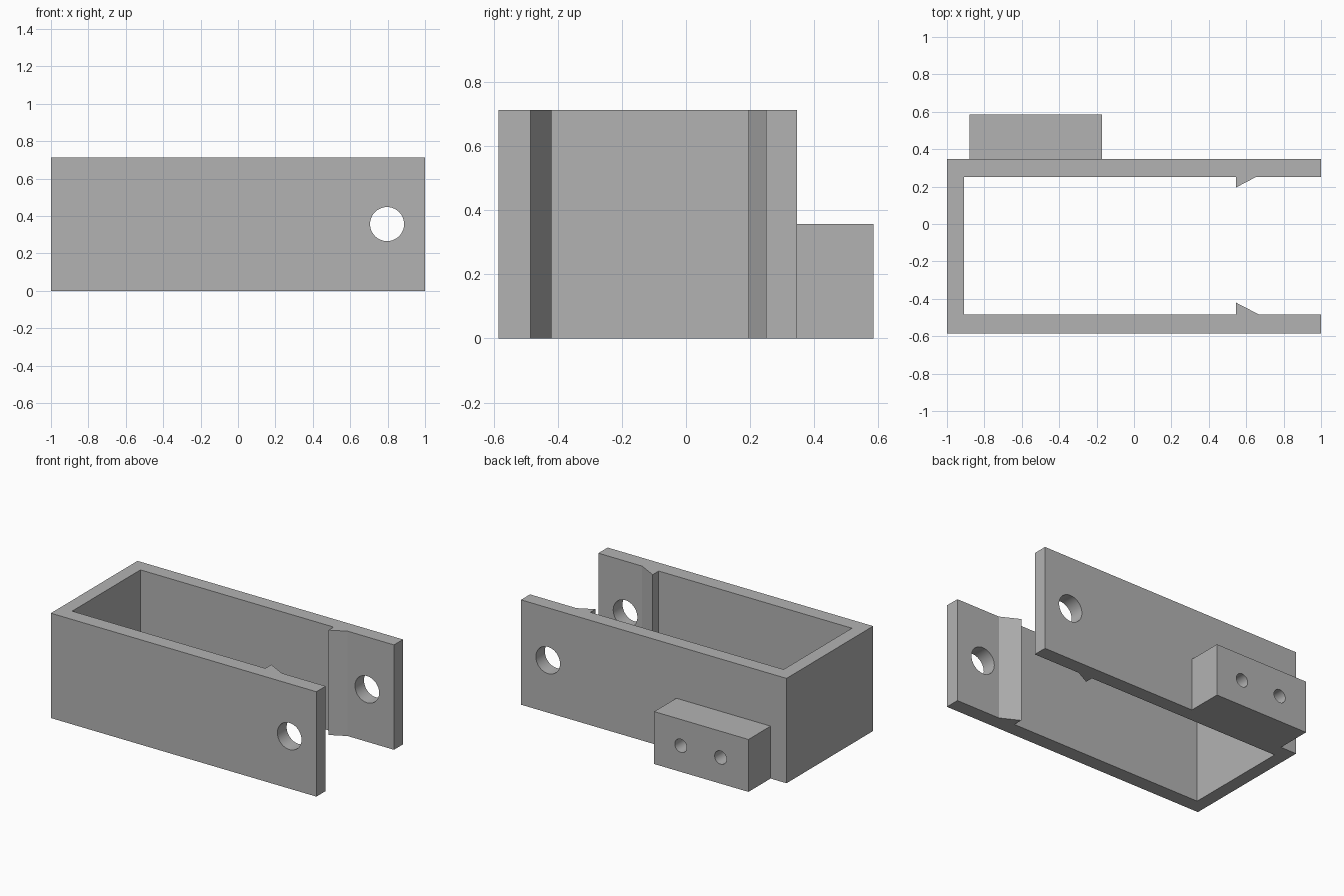
import bpy, bmesh, math

cube = bpy.data.objects.get("Cube")
if cube:
    bpy.data.objects.remove(cube, do_unlink=True)

grey = bpy.data.materials.new("plain grey")
grey.use_nodes = True
colour = (0.45, 0.45, 0.45, 1)
grey.diffuse_color = colour
grey.node_tree.nodes["Principled BSDF"].inputs["Base Color"].default_value = colour


def extrude_outline(name, outline, height):
    """Raise a flat outline from the floor to the given height."""
    bm = bmesh.new()
    face = bm.faces.new([bm.verts.new((x, y, 0)) for x, y in outline])
    raised = bmesh.ops.extrude_face_region(bm, geom=[face])["geom"]
    bmesh.ops.translate(bm, vec=(0, 0, height),
                        verts=[v for v in raised if isinstance(v, bmesh.types.BMVert)])
    bmesh.ops.recalc_face_normals(bm, faces=bm.faces)
    mesh = bpy.data.meshes.new(name)
    bm.to_mesh(mesh)
    bm.free()
    mesh.materials.append(grey)
    obj = bpy.data.objects.new(name, mesh)
    bpy.context.collection.objects.link(obj)
    return obj


def drill(obj, x, y, z, radius, depth):
    """Cut a round hole along y, centred on the given point."""
    bpy.ops.mesh.primitive_cylinder_add(vertices=48, radius=radius, depth=depth,
                                        location=(x, y, z), rotation=(math.pi / 2, 0, 0))
    cutter = bpy.context.object
    cutter.name = "hole_cutter"
    cutter.hide_render = True
    cutter.data.materials.append(grey)
    mod = obj.modifiers.new("hole", 'BOOLEAN')
    mod.operation = 'DIFFERENCE'
    mod.solver = 'EXACT'
    mod.object = cutter
    bpy.context.view_layer.objects.active = obj
    bpy.ops.object.modifier_apply(modifier=mod.name)
    bpy.data.objects.remove(cutter, do_unlink=True)


def smooth(obj):
    bpy.ops.object.select_all(action='DESELECT')
    obj.select_set(True)
    bpy.context.view_layer.objects.active = obj
    bpy.ops.object.shade_smooth_by_angle(angle=math.radians(25))


# U-shaped bracket with a catch ridge inside each arm
bracket = extrude_outline("bracket", [
    (-1, -0.585), (1, -0.585), (1, -0.485), (0.67, -0.485), (0.545, -0.42),
    (0.545, -0.485), (-0.91, -0.485), (-0.91, 0.25), (0.545, 0.25),
    (0.545, 0.195), (0.65, 0.25), (1, 0.25), (1, 0.347), (-1, 0.347)], 0.714)
drill(bracket, 0.797, 0, 0.357, 0.091, 2)
smooth(bracket)

# Mounting block on the back, with two screw holes
block = extrude_outline("mounting_block", [
    (-0.88, 0.347), (-0.17, 0.347), (-0.17, 0.585), (-0.88, 0.585)], 0.357)
for x in (-0.67, -0.37):
    drill(block, x, 0.5, 0.178, 0.045, 0.5)
smooth(block)
